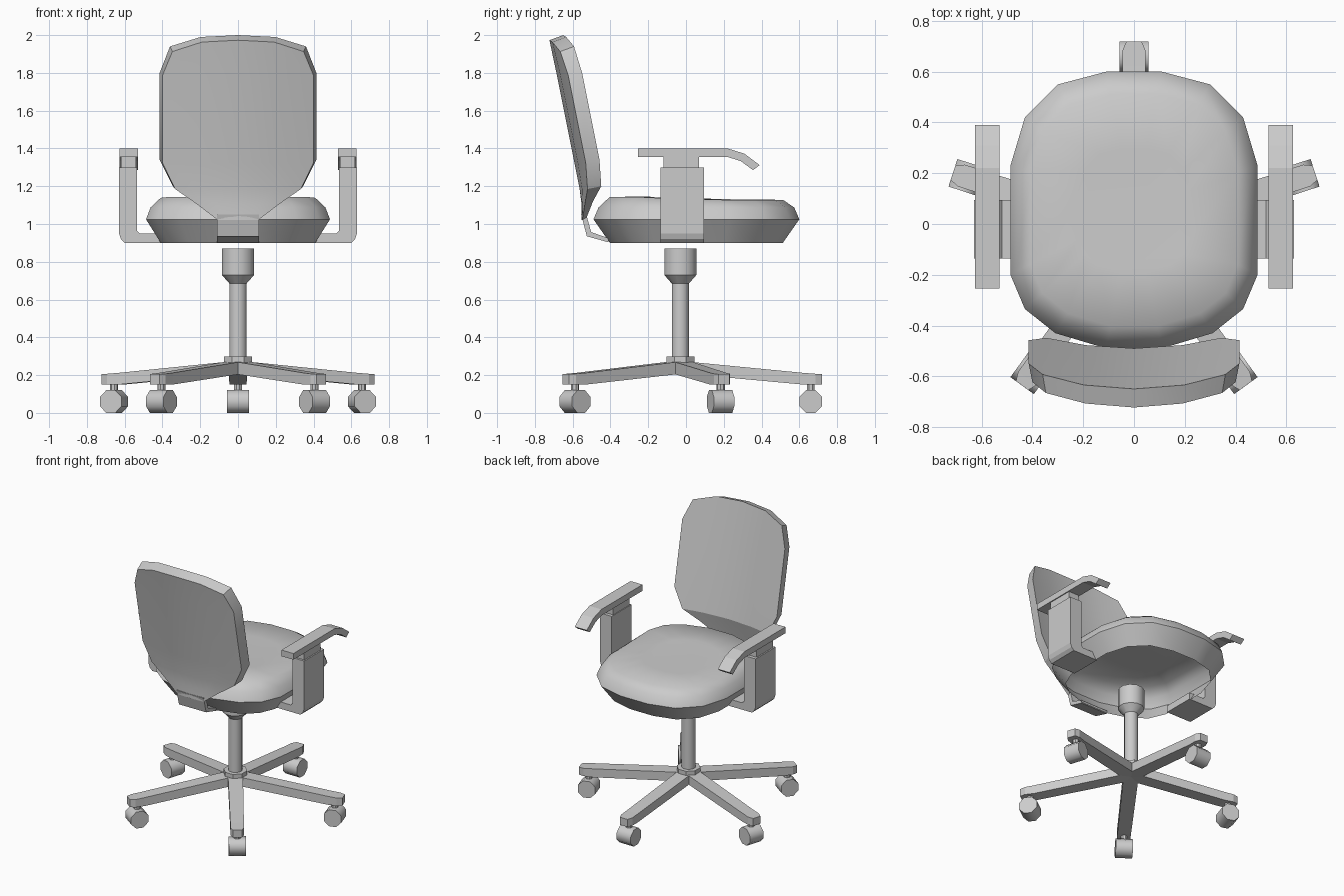
import bpy, bmesh, math
from mathutils import Matrix, Vector

if "Cube" in bpy.data.objects:
    bpy.data.objects.remove(bpy.data.objects["Cube"])


def finish(name, bm, smooth=None):
    bmesh.ops.remove_doubles(bm, verts=bm.verts, dist=1e-5)
    bmesh.ops.recalc_face_normals(bm, faces=bm.faces)
    me = bpy.data.meshes.new(name)
    bm.to_mesh(me)
    bm.free()
    if smooth:
        me.shade_smooth()
        me.set_sharp_from_angle(angle=math.radians(smooth))
    ob = bpy.data.objects.new(name, me)
    bpy.context.collection.objects.link(ob)
    return ob


def loft(bm, rings, cap_start=True, cap_end=True):
    """Bridge closed rings of points with quads."""
    vs = [[bm.verts.new(p) for p in r] for r in rings]
    n = len(vs[0])
    for a, b in zip(vs, vs[1:]):
        for i in range(n):
            j = (i + 1) % n
            bm.faces.new((a[i], a[j], b[j], b[i]))
    if cap_start:
        bm.faces.new(vs[0])
    if cap_end:
        bm.faces.new(vs[-1])


def lathe(name, prof, n, y, smooth):
    bm = bmesh.new()
    loft(bm, [[(r * math.cos(math.tau * (i + .5) / n), y + r * math.sin(math.tau * (i + .5) / n), z)
               for i in range(n)] for r, z in prof])
    return finish(name, bm, smooth)


def extrude_x(name, prof, x0, x1):
    """Solid from a (y, z) profile between two x positions."""
    bm = bmesh.new()
    loft(bm, [[(x, y, z) for y, z in prof] for x in (x0, x1)])
    return finish(name, bm)


CY = -0.03  # column axis

# Seat: rounded outline lofted as a cushion shell, open underneath
half = [(.11, .6), (.30, .55), (.43, .42), (.487, .23), (.487, -.2), (.43, -.335), (.31, -.43), (.11, -.49)]
outline = half + [(-x, y) for x, y in reversed(half)]
rings = []
for s, z in [(.84, .9), (1, 1.025), (.95, 1.088), (.84, 1.128), (.45, 1.13)]:
    ring = []
    for x, y in outline:
        px, py = x * s, .055 + (y - .055) * s
        lift = .016 * min(max((-py - .08) / .12, 0), 1) if z > 1.1 else 0
        ring.append((px, py, z + lift))
    rings.append(ring)
bm = bmesh.new()
loft(bm, rings, cap_start=False)
finish("seat", bm, 50)

# Backrest: curved, tilted panel narrowing to the stem
# rows: edge z, centre z, half width, front setback
rows = [(1.94, 2.0, .36, 0), (1.8, 1.8, .415, 0), (1.34, 1.34, .415, 0),
        (1.2, 1.2, .345, 0), (1.12, 1.12, .225, -.03), (1.035, 1.035, .11, -.05)]
cols = [-1, -.55, 0, .55, 1]
bm = bmesh.new()
front, back = [], []
for ze, zc, w, setback in rows:
    f, b = [], []
    for t in cols:
        x = w * t
        z = ze + (zc - ze) * (1 - abs(t) ** 3)
        y = -.65 + .2 * (2 - max(z, 1.15)) + .06 * (x / .415) ** 2
        f.append(bm.verts.new((x, y + setback, z)))
        b.append(bm.verts.new((x * .965, y - .073, z - .015 - .012 * (z > 1.9))))
    front.append(f)
    back.append(b)
for g in (front, back):
    for r0, r1 in zip(g, g[1:]):
        for i in range(4):
            bm.faces.new((r0[i], r0[i + 1], r1[i + 1], r1[i]))
for r in (0, -1):
    for i in range(4):
        bm.faces.new((front[r][i], front[r][i + 1], back[r][i + 1], back[r][i]))
for c in (0, -1):
    for i in range(len(rows) - 1):
        bm.faces.new((front[i][c], front[i + 1][c], back[i + 1][c], back[i][c]))
finish("backrest", bm, 25)

# Bent stem joining backrest and seat
extrude_x("backrest_stem", [(-.555, 1.05), (-.525, .935), (-.41, .903), (-.41, .925), (-.502, .957), (-.528, 1.05)],
          -.11, .11)

# Armrests, one per side
for side, s in (("right", 1), ("left", -1)):
    bm = bmesh.new()
    prof = [(.40, .9), (.6, .9), (.62, .92), (.63, .95), (.63, 1.3), (.535, 1.3), (.535, .965), (.52, .95), (.40, .95)]
    loft(bm, [[(s * x, y, z) for x, z in prof] for y in (-.135, .095)])
    finish(side + "_arm_bracket", bm)
    extrude_x(side + "_arm_post", [(-.12, 1.3), (.07, 1.3), (.07, 1.36), (-.12, 1.36)], s * .54, s * .62)
    extrude_x(side + "_arm_pad", [(-.255, 1.4), (.22, 1.4), (.31, 1.372), (.39, 1.312), (.355, 1.285),
                                  (.29, 1.333), (.22, 1.355), (-.255, 1.355)], s * .53, s * .627)

# Gas column and hub collar
lathe("column", [(.047, .26), (.047, .685), (.088, .73), (.088, .87)], 12, CY, 35)
lathe("hub_collar", [(.08, .21), (.08, .298)], 8, CY, None)

# Five legs with casters
for k in range(5):
    m = Matrix.Translation((0, CY, 0)) @ Matrix.Rotation(math.tau * k / 5, 4, 'Z')
    bm = bmesh.new()
    sections = [(0, .05, .21, .275), (.65, .045, .15, .212), (.715, .045, .15, .207), (.75, .03, .15, .205)]
    loft(bm, [[m @ Vector(p) for p in ((-w, r, z0), (w, r, z0), (w, r, z1), (-w, r, z1))]
              for r, w, z0, z1 in sections])
    finish(f"leg_{k + 1}", bm)

    bm = bmesh.new()
    octagon = [(math.tau * (i + .5) / 8) for i in range(8)]
    loft(bm, [[m @ Vector((x, .69 + .065 * math.cos(a), .06 + .065 * math.sin(a))) for a in octagon]
              for x in (-.057, .057)])
    finish(f"caster_wheel_{k + 1}", bm, 50)

    bm = bmesh.new()
    loft(bm, [[m @ Vector((.022 * math.cos(a), .69 + .022 * math.sin(a), z)) for a in octagon]
              for z in (.1, .155)])
    finish(f"caster_stem_{k + 1}", bm)
